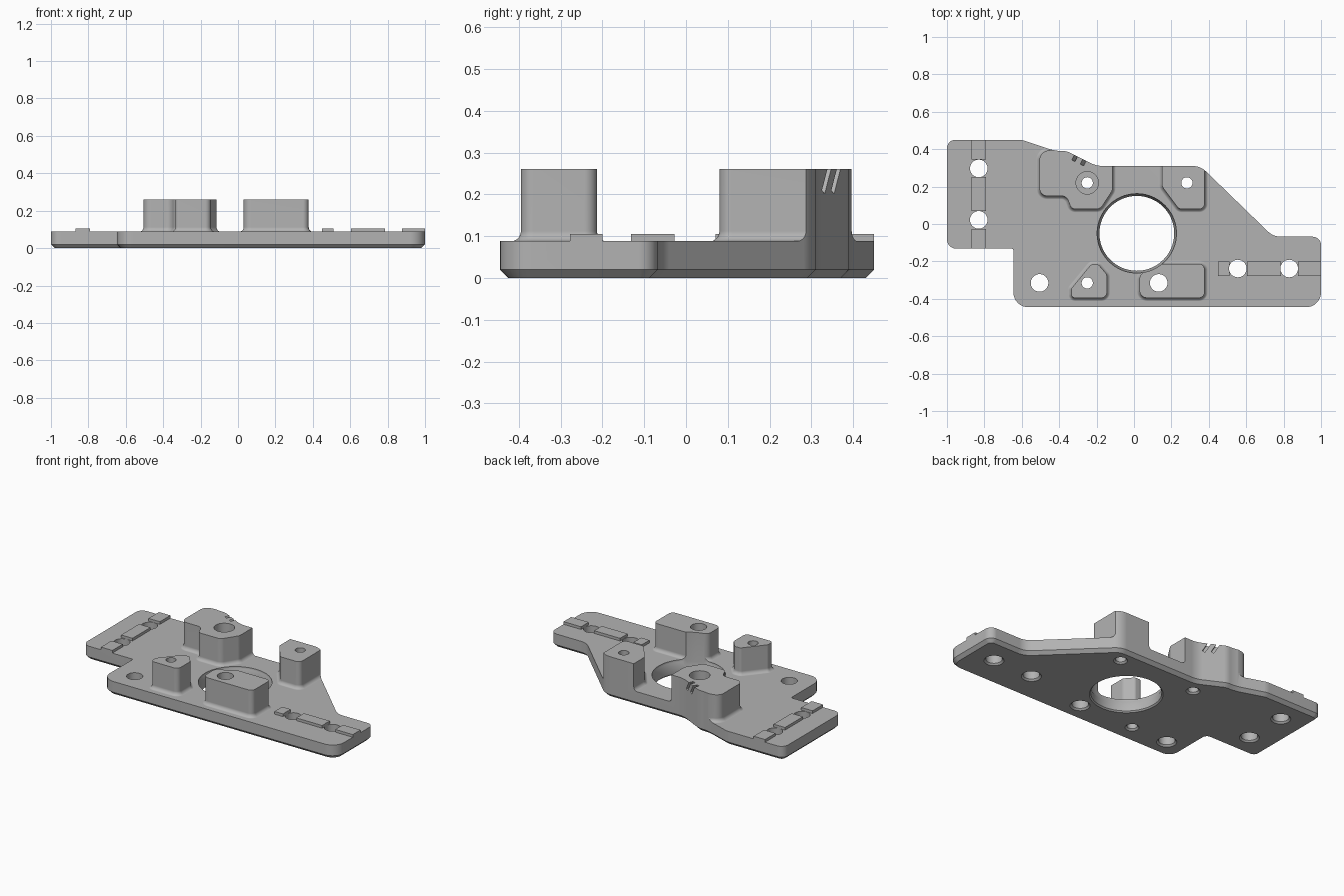
import bpy, bmesh, math
from mathutils import Vector, Matrix

default = bpy.data.objects.get("Cube")
if default:
    bpy.data.objects.remove(default, do_unlink=True)

TOP, BOSS_TOP, RAIL_TOP = 0.088, 0.26, 0.105


def rounded(corners, steps=8):
    """Counter-clockwise corners (x, y, radius) to a list of (point, outward normal)."""
    out = []
    for i, (x, y, r) in enumerate(corners):
        p = Vector((x, y))
        a = Vector(corners[i - 1][:2])
        b = Vector(corners[(i + 1) % len(corners)][:2])
        d1, d2 = (p - a).normalized(), (b - p).normalized()
        turn = math.atan2(d1.x * d2.y - d1.y * d2.x, d1.dot(d2))
        side = math.copysign(r, turn)
        n1 = Vector((d1.y, -d1.x))
        centre = p - d1 * r * math.tan(abs(turn) / 2) - n1 * side
        for k in range(steps + 1):
            n = Matrix.Rotation(turn * k / steps, 2) @ n1
            out.append((centre + n * side, n))
    return out


def circle(x, y, r, steps=48):
    ring = [Vector((math.cos(t), math.sin(t)))
            for t in (2 * math.pi * k / steps for k in range(steps))]
    return [(Vector((x, y)) + n * r, n) for n in ring]


def loft(bm, outline, levels):
    """Closed solid through (height, outward offset) levels of an outline."""
    rings = [[bm.verts.new((*(p + n * off), z)) for p, n in outline]
             for z, off in levels]
    for low, high in zip(rings, rings[1:]):
        for i in range(len(low)):
            j = (i + 1) % len(low)
            bm.faces.new((low[i], low[j], high[j], high[i]))
    bm.faces.new(rings[0][::-1])
    bm.faces.new(rings[-1])


def box(bm, x0, x1, y0, y1, z0, z1):
    size = Matrix.Diagonal((x1 - x0, y1 - y0, z1 - z0, 1))
    place = Matrix.Translation(((x0 + x1) / 2, (y0 + y1) / 2, (z0 + z1) / 2))
    bmesh.ops.create_cube(bm, size=1, matrix=place @ size)


def make_object(name, bm):
    bmesh.ops.recalc_face_normals(bm, faces=bm.faces)
    mesh = bpy.data.meshes.new(name)
    bm.to_mesh(mesh)
    bm.free()
    obj = bpy.data.objects.new(name, mesh)
    bpy.context.collection.objects.link(obj)
    return obj


# Oversized slab, trimmed later to the plate outline
bm = bmesh.new()
box(bm, -1.2, 1.2, -0.6, 0.6, -0.1, TOP)
plate = make_object("mounting_plate", bm)

# Standoff bosses with a fillet at the foot
bosses = [
    [(-0.505, 0.385, 0.05), (-0.505, 0.15, 0.04), (-0.36, 0.15, 0.04),
     (-0.335, 0.08, 0.03), (-0.18, 0.08, 0.04), (-0.115, 0.18, 0.04),
     (-0.115, 0.45, 0.01)],
    [(0.15, 0.4, 0.01), (0.15, 0.2, 0.04), (0.24, 0.08, 0.03),
     (0.378, 0.08, 0.03), (0.378, 0.4, 0.01)],
    [(-0.335, -0.395, 0.02), (-0.145, -0.395, 0.03), (-0.145, -0.27, 0.03),
     (-0.19, -0.217, 0.02), (-0.23, -0.217, 0.02), (-0.335, -0.345, 0.02)],
    [(0.03, -0.395, 0.04), (0.377, -0.395, 0.03), (0.377, -0.213, 0.03),
     (0.11, -0.213, 0.04), (0.03, -0.275, 0.04)],
]
FILLET = 0.025
levels = [(0.05, FILLET)]
for k in range(7):
    t = math.pi / 2 * k / 6
    levels.append((TOP - 0.001 + FILLET * (1 - math.cos(t)),
                   FILLET * (1 - math.sin(t))))
levels.append((BOSS_TOP, 0))
bm = bmesh.new()
for corners in bosses:
    loft(bm, rounded(corners), levels)

# Locating rails, broken around the screw holes
for y0, y1 in ((0.345, 0.5), (0.07, 0.25), (-0.2, -0.027)):
    box(bm, -0.87, -0.79, y0, y1, 0.05, RAIL_TOP)
for x0, x1 in ((0.45, 0.51), (0.603, 0.785), (0.877, 1.1)):
    box(bm, x0, x1, -0.277, -0.2, 0.05, RAIL_TOP)
features = make_object("bosses_and_rails", bm)

# Plate outline with a chamfered lower edge
outline = rounded([
    (-1, 0.45, 0.045), (-1, -0.132, 0.05), (-0.645, -0.132, 0.01),
    (-0.645, -0.445, 0.08), (1, -0.445, 0.08), (1, -0.068, 0.045),
    (0.745, -0.068, 0.1), (0.355, 0.31, 0.1), (-0.2, 0.31, 0.15),
    (-0.36, 0.39, 0.08), (-0.42, 0.39, 0.25), (-0.6, 0.45, 0.1)])
bm = bmesh.new()
loft(bm, outline, [(0, -0.02), (0.02, 0), (0.4, 0)])
trim = make_object("outline_trim", bm)

# Central bore, screw holes and one counterbored hole
bm = bmesh.new()
loft(bm, circle(0.015, -0.05, 0.2, 96),
     [(-0.1, 0.008), (0, 0.008), (0.008, 0), (0.05, 0), (0.075, 0.012), (0.5, 0.012)])
LARGE, SMALL = 0.047, 0.03
for x, y, r in ((-0.83, 0.297, LARGE), (-0.83, 0.022, LARGE),
                (-0.505, -0.315, LARGE), (0.555, -0.238, LARGE),
                (0.83, -0.238, LARGE), (0.132, -0.315, LARGE),
                (0.283, 0.22, SMALL), (-0.25, -0.315, SMALL)):
    loft(bm, circle(x, y, r), [(-0.1, 0.01), (0, 0.01), (0.01, 0), (0.5, 0)])
loft(bm, circle(-0.25, 0.22, SMALL),
     [(-0.1, 0.01), (0, 0.01), (0.01, 0), (0.16, 0), (0.16, 0.03), (0.5, 0.03)])

# Two leaning slots in the rear wall of the large boss
wall = Matrix.Rotation(math.atan2(0.08, -0.16), 4, "Z")
lean = Matrix.Rotation(math.radians(30), 4, "Y")
for x in (-0.3, -0.255):
    place = Matrix.Translation((x, 0.31 - (x + 0.2) / 2, 0.24))
    bmesh.ops.create_cube(bm, size=1, matrix=place @ wall @ lean
                          @ Matrix.Diagonal((0.017, 0.06, 0.08, 1)))
holes = make_object("hole_cutters", bm)

# Combine everything into one solid
tools = [(features, "UNION"), (trim, "INTERSECT"), (holes, "DIFFERENCE")]
for tool, operation in tools:
    tool.hide_render = True
    mod = plate.modifiers.new(operation.title(), "BOOLEAN")
    mod.operation, mod.object, mod.solver = operation, tool, "EXACT"
    mod.use_self = False
solid = plate.evaluated_get(bpy.context.evaluated_depsgraph_get())
plate_mesh = bpy.data.meshes.new_from_object(solid)
plate.modifiers.clear()
plate.data = plate_mesh
for tool, _ in tools:
    bpy.data.objects.remove(tool, do_unlink=True)

# Single grey finish
grey = bpy.data.materials.new("plain_grey")
grey.use_nodes = True
colour = (0.45, 0.45, 0.45, 1)
grey.diffuse_color = colour
grey.node_tree.nodes["Principled BSDF"].inputs["Base Color"].default_value = colour
plate.data.materials.clear()
plate.data.materials.append(grey)

# Smooth rounds, crisp edges
bpy.ops.object.select_all(action="DESELECT")
plate.select_set(True)
bpy.context.view_layer.objects.active = plate
bpy.ops.object.shade_smooth_by_angle(angle=math.radians(30))
weighted = plate.modifiers.new("Weighted normals", "WEIGHTED_NORMAL")
weighted.keep_sharp = True
